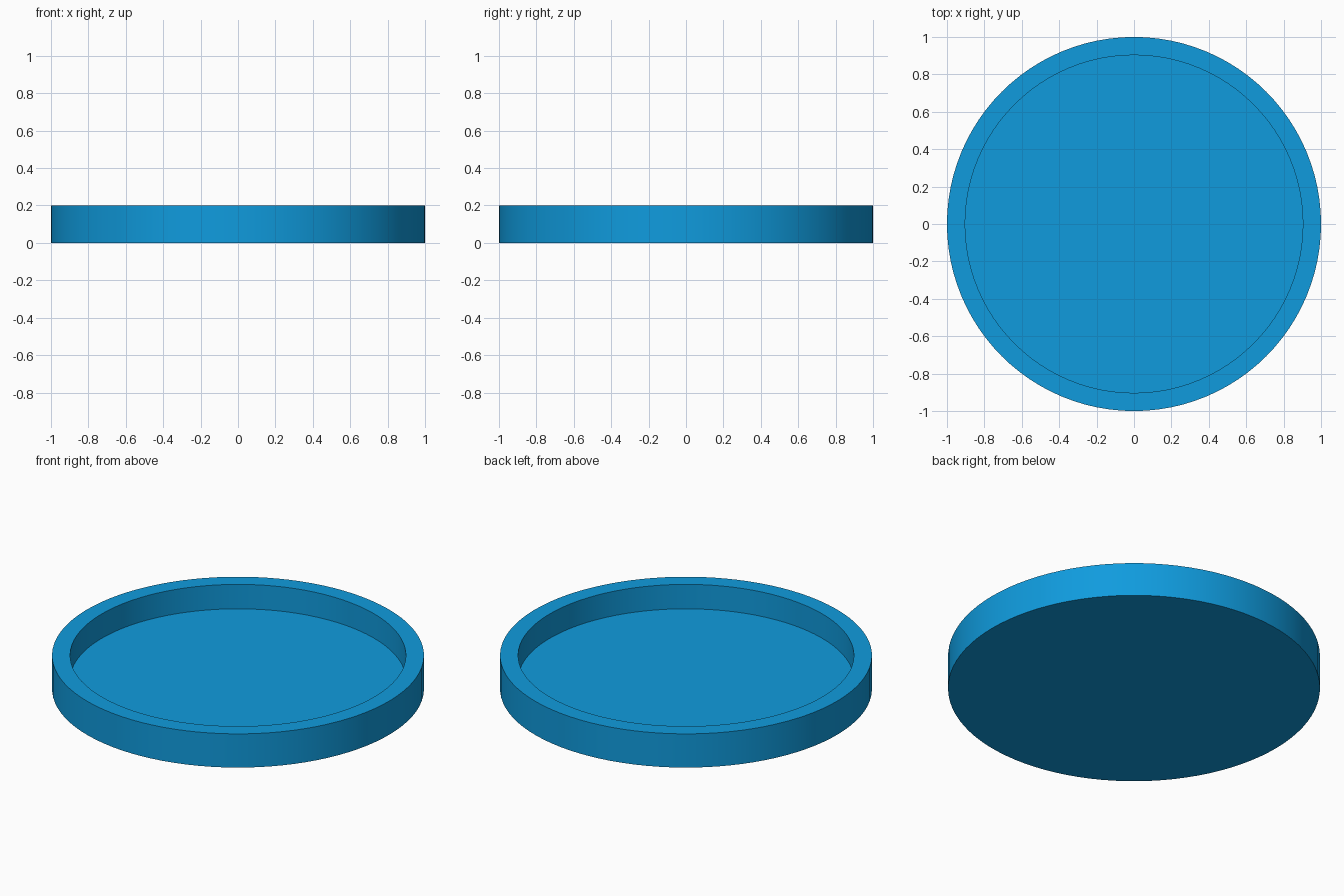
import bpy, bmesh, math

if "Cube" in bpy.data.objects:
    bpy.data.objects.remove(bpy.data.objects["Cube"])

SEGMENTS = 96

# Half cross-section of the tray: (radius, height), from underside to floor
PROFILE = [(1.0, 0.0), (1.0, 0.2), (0.903, 0.2), (0.903, 0.055)]


def add_ring(bm, radius, z):
    return [bm.verts.new((radius * math.cos(2 * math.pi * i / SEGMENTS),
                          radius * math.sin(2 * math.pi * i / SEGMENTS), z))
            for i in range(SEGMENTS)]


# Round tray: outer wall, flat rim, inner wall, then floor and underside caps
bm = bmesh.new()
rings = [add_ring(bm, r, z) for r, z in PROFILE]
for low, high in zip(rings, rings[1:]):
    for i in range(SEGMENTS):
        j = (i + 1) % SEGMENTS
        bm.faces.new((low[i], low[j], high[j], high[i]))
bm.faces.new(rings[-1])
bm.faces.new(rings[0][::-1])
bmesh.ops.recalc_face_normals(bm, faces=bm.faces)

mesh = bpy.data.meshes.new("round_tray")
bm.to_mesh(mesh)
bm.free()
tray = bpy.data.objects.new("round_tray", mesh)
bpy.context.collection.objects.link(tray)

# Blue finish
blue = bpy.data.materials.new("blue")
blue.diffuse_color = (0.005, 0.33, 0.73, 1.0)
blue.use_nodes = True
blue.node_tree.nodes["Principled BSDF"].inputs["Base Color"].default_value = blue.diffuse_color
mesh.materials.append(blue)

# Smooth walls with crisp rim edges
bpy.context.view_layer.objects.active = tray
tray.select_set(True)
bpy.ops.object.shade_smooth_by_angle(angle=math.radians(30))
